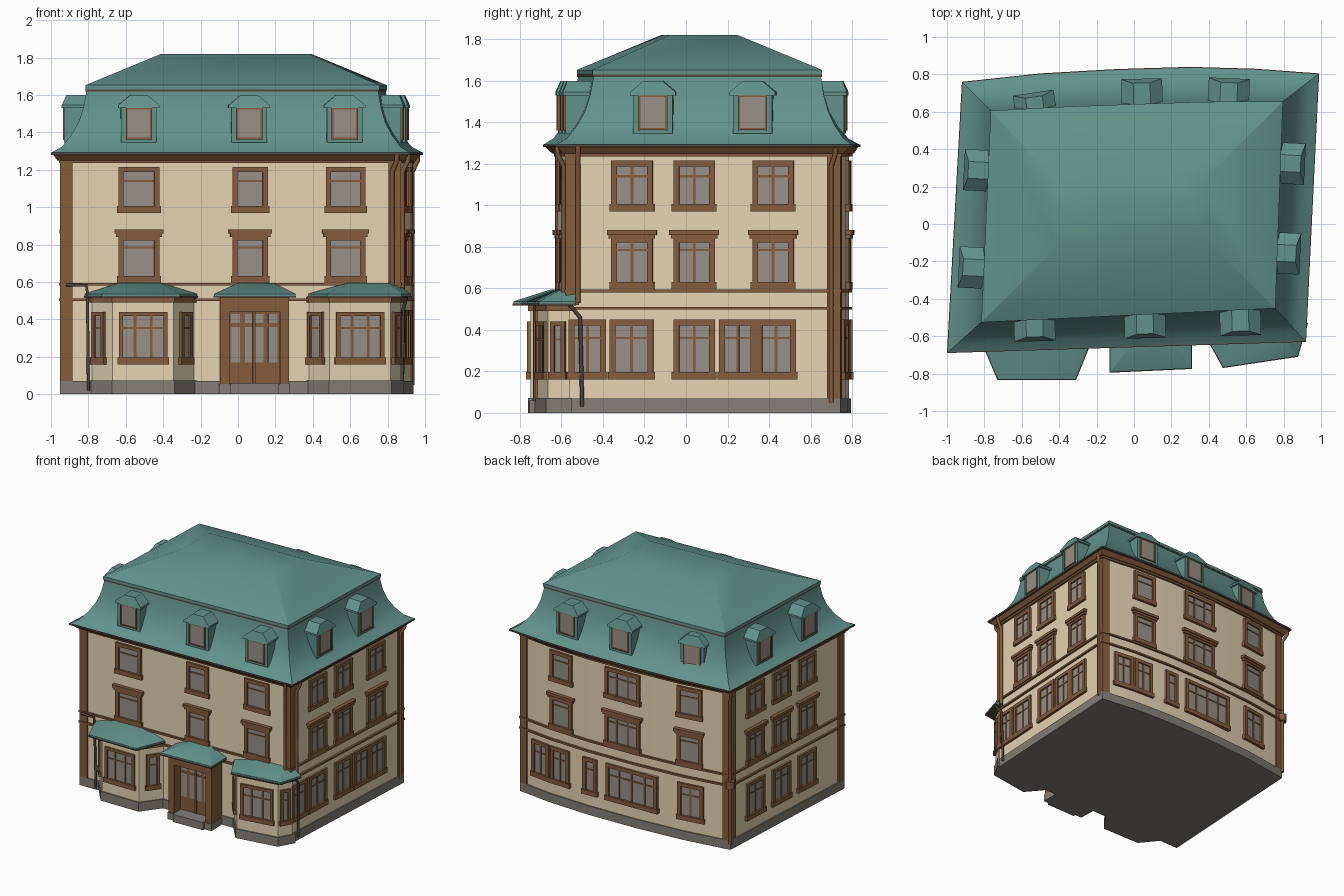
import bpy, bmesh
from mathutils import Matrix, Vector

if "Cube" in bpy.data.objects:
    bpy.data.objects.remove(bpy.data.objects["Cube"])


def material(name, rgb):
    m = bpy.data.materials.new(name)
    m.use_nodes = True
    m.diffuse_color = (*rgb, 1)
    m.node_tree.nodes["Principled BSDF"].inputs["Base Color"].default_value = (*rgb, 1)
    return m


CREAM = material("cream_plaster", (.81, .67, .46))
TEAL = material("teal_roofing", (.122, .29, .255))
BROWN = material("brown_trim", (.23, .108, .046))
GLASS = material("grey_glass", (.32, .275, .245))
STONE = material("grey_stone", (.23, .21, .185))
DARK = material("dark_metal", (.09, .065, .05))

parts = {}


def part(name, mat):
    """Mesh that collects every piece of one named part."""
    if name not in parts:
        parts[name] = (bmesh.new(), mat)
    return parts[name][0]


def loft(bm, rings):
    """Skin a list of (outline, z) rings and close both ends."""
    loops = [[bm.verts.new((x, y, z)) for x, y in pts] for pts, z in rings]
    for lo, hi in zip(loops, loops[1:]):
        for i in range(len(lo)):
            j = (i + 1) % len(lo)
            bm.faces.new((lo[i], lo[j], hi[j], hi[i]))
    bm.faces.new(loops[0][::-1])
    bm.faces.new(loops[-1])


def offset(pts, d):
    """Grow a counter-clockwise outline by d with mitred corners."""
    out = []
    for i, p in enumerate(pts):
        p = Vector(p)
        a = (p - Vector(pts[i - 1])).normalized()
        b = (Vector(pts[(i + 1) % len(pts)]) - p).normalized()
        n1, n2 = Vector((a.y, -a.x)), Vector((b.y, -b.x))
        out.append(tuple(p + (n1 + n2) * d / (1 + n1.dot(n2))))
    return out


def blend(p, q, f):
    return [tuple(Vector(a).lerp(Vector(b), f)) for a, b in zip(p, q)]


def prism(name, mat, pts, d, z0, z1):
    loft(part(name, mat), [(offset(pts, d), z0), (offset(pts, d), z1)])


def box(name, mat, M, x0, x1, y0, y1, z0, z1):
    T = M @ Matrix.Translation(((x0 + x1) / 2, (y0 + y1) / 2, (z0 + z1) / 2))
    S = Matrix.Diagonal((x1 - x0, y1 - y0, z1 - z0, 1))
    bmesh.ops.create_cube(part(name, mat), size=1, matrix=T @ S)


def frame(a, b, f=.5):
    """Local axes on a wall from a to b: x along it, -y outward."""
    a, b = Vector(a), Vector(b)
    t, o = (b - a).normalized(), a.lerp(b, f)
    return Matrix(((t.x, -t.y, 0, o.x), (t.y, t.x, 0, o.y), (0, 0, 1, 0), (0, 0, 0, 1)))


def window(M, w, z0, z1, lights=2, hood=False, bar=.028):
    h = w / 2
    f = ("window_frames", BROWN, M)
    box("window_glass", GLASS, M, -h, h, -.004, .01, z0, z1)
    for s in (-1, 1):
        c = s * (h - bar / 2)
        box(*f, c - bar / 2, c + bar / 2, -.016, .01, z0, z1)
    box(*f, -h, h, -.016, .01, z1 - bar - .02 * hood, z1)
    box(*f, -h - .008, h + .008, -.02, .01, z0 - .01, z0 + .026)
    zt = z0 + .66 * (z1 - z0)
    box(*f, -h, h, -.009, .01, zt, zt + .01)
    for i in range(1, lights):
        x = -h + w * i / lights
        box(*f, x - .007, x + .007, -.009, .01, z0, z1)
    if hood:
        box(*f, -h - .012, h + .012, -.022, .01, z1 - .03, z1 - .012)
        box(*f, -h - .02, h + .02, -.03, .01, z1 - .012, z1 + .01)


# Outlines of walls, eaves, roof break and flat roof top; the back is bowed
wall = [(-.94, -.62), (.86, -.57), (.927, .735), (.65, .77), (.3, .785), (-.1, .775), (-.5, .745), (-.87, .69)]
eave = [(-1, -.69), (.92, -.63), (.99, .805), (.65, .83), (.3, .84), (-.1, .828), (-.5, .805), (-.92, .76)]
ring = [(-.81, -.52), (.75, -.445), (.79, .65), (.55, .65), (.3, .645), (0, .635), (-.4, .62), (-.76, .6)]
top = [(-.41, -.12), (.38, -.08), (.39, .25), (.25, .247), (.1, .24), (-.1, .235), (-.25, .228), (-.41, .22)]
sides = {"front": (0, [0, 1]), "right": (1, [1, 2]),
         "back": (0, [2, 3, 4, 5, 6, 7]), "left": (1, [7, 0])}


def spot(side, c):
    """Wall frame at world coordinate c (x on front and back, y on the ends)."""
    axis, ids = sides[side]
    for i, j in zip(ids, ids[1:]):
        f = (c - wall[i][axis]) / (wall[j][axis] - wall[i][axis])
        if 0 <= f <= 1:
            return frame(wall[i], wall[j], f)


# Main body, plinth, string courses and cornice
prism("walls", CREAM, wall, 0, .03, 1.27)
prism("plinth", STONE, wall, .01, 0, .07)
for z in (.497, .58):
    prism("string_courses", BROWN, wall, .015, z, z + .014)
prism("cornice", BROWN, wall, .016, 1.235, 1.255)
loft(part("cornice", BROWN), [(offset(wall, .025), 1.25), (offset(eave, -.01), 1.283)])
prism("gutter", DARK, eave, 0, 1.28, 1.293)

# Mansard roof with flared foot and hipped cap
steps = [(0, 1.29), (.3, 1.322), (.57, 1.385), (.78, 1.455), (.91, 1.53), (1, 1.62)]
loft(part("mansard_roof", TEAL), [(blend(eave, ring, f), z) for f, z in steps])
prism("roof_trim", DARK, ring, .004, 1.618, 1.632)
loft(part("roof_cap", TEAL), [(offset(ring, .006), 1.63), (offset(ring, .006), 1.652), (top, 1.82)])

# Corner pilasters; the one beside the corner bay stops above it
for i, foot in ((0, .07), (1, .52), (2, .07), (7, .07)):
    for j, s in ((i - 1, -1), ((i + 1) % 8, 1)):
        M = frame(wall[i], wall[j], 0) if s > 0 else frame(wall[j], wall[i], 1)
        x0, x1 = sorted((-.01 * s, .055 * s))
        box("corner_pilasters", BROWN, M, x0, x1, -.01, .01, foot, 1.24)

# Upper windows: coordinate, width and lights per side
upper = {"front": [(-.53, .22, 1), (.065, .19, 1), (.575, .21, 1)],
         "right": [(-.26, .2, 2), (.04, .2, 2), (.42, .2, 2)],
         "back": [(.55, .2, 1), (.01, .3, 3), (-.55, .2, 1)],
         "left": [(.4, .2, 2), (.1, .2, 2), (-.2, .2, 2)]}
for side, row in upper.items():
    for c, w, n in row:
        window(spot(side, c), w, .98, 1.215, n)
        window(spot(side, c), w, .605, .87, n, hood=True)

# Ground floor windows
ground = {"right": [(-.475, .18, 2), (-.262, .21, 2), (.04, .2, 2), (.25, .18, 2), (.435, .19, 2)],
          "back": [(.74, .17, 2), (.56, .17, 2), (.29, .12, 1), (-.07, .44, 4), (-.56, .21, 2)],
          "left": [(.4, .21, 2), (.1, .21, 2), (-.2, .21, 2)]}
for side, row in ground.items():
    for c, w, n in row:
        window(spot(side, c), w, .17, .45, n)

# Dormers (coordinate, set-back): body, window and gabled hood
dormers = {"front": [(-.53, 0), (.06, 0), (.57, 0)], "right": [(-.16, .01), (.32, .01)],
           "back": [(-.545, .055), (.04, .02), (.51, .015)], "left": [(-.23, 0), (.29, 0)]}
for side, row in dormers.items():
    for c, back in row:
        M = spot(side, c) @ Matrix.Translation((0, back, 0))
        box("dormer_bodies", TEAL, M, -.095, .095, -.005, .15, 1.345, 1.55)
        box("dormer_glass", GLASS, M, -.065, .065, -.01, .01, 1.365, 1.53)
        for s in (-1, 1):
            box("dormer_frames", BROWN, M, s * .065 - .005, s * .065 + .005, -.014, .01, 1.36, 1.53)
            box("dormer_frames", BROWN, M, -.065, .065, -.014, .01, 1.443 + s * .08, 1.452 + s * .08)
        bm = part("dormer_hoods", TEAL)
        outline = [(-.11, 1.53), (.11, 1.53), (.11, 1.545), (.045, 1.6), (-.045, 1.6), (-.11, 1.545)]
        near = [bm.verts.new(M @ Vector((x, -.018 if z < 1.59 else .005, z))) for x, z in outline]
        far = [bm.verts.new(M @ Vector((x, .15, z))) for x, z in outline]
        bm.faces.new(near)
        bm.faces.new(far[::-1])
        for i in range(6):
            j = (i + 1) % 6
            bm.faces.new((near[j], near[i], far[i], far[j]))

# Bay windows: wall outline and window widths round the bay
bays = [([(-.81, -.58), (-.67, -.75), (-.345, -.75), (-.22, -.58)], (.1, .26, .1)),
        ([(.35, -.55), (.49, -.715), (.815, -.665), (.872, -.56)], (.12, .26, .08))]
for pts, widths in bays:
    prism("bay_walls", CREAM, pts, 0, .03, .525)
    prism("bay_plinths", STONE, pts, .01, 0, .072)
    prism("bay_cornices", BROWN, pts, .01, .49, .52)
    for i, width in enumerate(widths):
        window(frame(pts[i], pts[i + 1]), width, .17, .44, (1, 3, 1)[i], bar=.022)

# Canopies over the bays and the entrance: eave outline, then ridge outline
canopies = [([(-.825, -.61), (-.73, -.835), (-.31, -.835), (-.215, -.6)],
             [(-.64, -.58), (-.63, -.65), (-.42, -.65), (-.4, -.58)]),
            ([(-.13, -.58), (-.13, -.795), (.31, -.775), (.31, -.57)],
             [(0, -.56), (0, -.63), (.19, -.62), (.19, -.56)]),
            ([(.36, -.56), (.475, -.77), (.877, -.71), (.93, -.53)],
             [(.58, -.54), (.6, -.62), (.8, -.6), (.84, -.53)])]
for low, high in canopies:
    loft(part("canopy_gutters", DARK), [(low, .518), (low, .526)])
    loft(part("canopies", TEAL), [(offset(low, -.003), .525), (offset(low, -.003), .537), (high, .595)])

# Entrance: portal, glazed door and step
M = spot("front", .085)
for s in (-1, 1):
    box("portal", BROWN, M, s * .16 - .025, s * .16 + .025, -.14, .02, .05, .5)
    box("portal_bases", STONE, M, s * .16 - .03, s * .16 + .03, -.145, .02, 0, .055)
box("portal", BROWN, M, -.185, .185, -.14, .02, .44, .52)
box("door", BROWN, M, -.14, .14, -.06, .02, .05, .45)
for x, w in ((-.1, .05), (0, .1), (.1, .05)):
    box("door_glass", GLASS, M, x - w / 2, x + w / 2, -.066, -.05, .17, .36)
    box("door_glass", GLASS, M, x - w / 2, x + w / 2, -.066, -.05, .38, .43)
box("door_post", BROWN, M, -.008, .008, -.07, -.05, .05, .44)
box("entrance_step", STONE, M, -.13, .13, -.165, 0, 0, .06)


# Downpipes
def pipe(name, mat, pts, r=.012):
    cu = bpy.data.curves.new(name, "CURVE")
    cu.dimensions = "3D"
    cu.bevel_depth, cu.bevel_resolution, cu.use_fill_caps = r, 1, True
    sp = cu.splines.new("POLY")
    sp.points.add(len(pts) - 1)
    for p, co in zip(sp.points, pts):
        p.co = (*co, 1)
    cu.materials.append(mat)
    bpy.context.collection.objects.link(bpy.data.objects.new(name, cu))


pipe("bay_downpipe_right", DARK, [(-.92, -.65, .585), (-.81, -.65, .58), (-.805, -.65, .53), (-.8, -.64, .02)], .009)
pipe("bay_downpipe_left", DARK, [(.9, -.56, .52), (.885, -.51, .46), (.878, -.5, .03)], .01)
for name, (x, y), (ex, ey), foot in (("front_left", (.825, -.59), (.85, -.62), .57),
                                     ("side_left", (.88, -.52), (.91, -.52), .53),
                                     ("back_left", (.932, .7), (.96, .72), .05),
                                     ("back_right", (-.88, .7), (-.905, .73), .05)):
    pipe("downpipe_" + name, BROWN, [(ex, ey, 1.28), (ex, ey, 1.25), (x, y, 1.19), (x, y, foot)], .013)
pipe("rainwater_head", BROWN, [(-.88, .7, .49), (-.88, .7, .55)], .035)

# Turn the collected parts into objects, smooth only across gentle bends
for name, (bm, mat) in parts.items():
    bmesh.ops.recalc_face_normals(bm, faces=bm.faces)
    me = bpy.data.meshes.new(name)
    bm.to_mesh(me)
    bm.free()
    me.shade_smooth()
    me.set_sharp_from_angle(angle=.5)
    me.materials.append(mat)
    bpy.context.collection.objects.link(bpy.data.objects.new(name, me))
